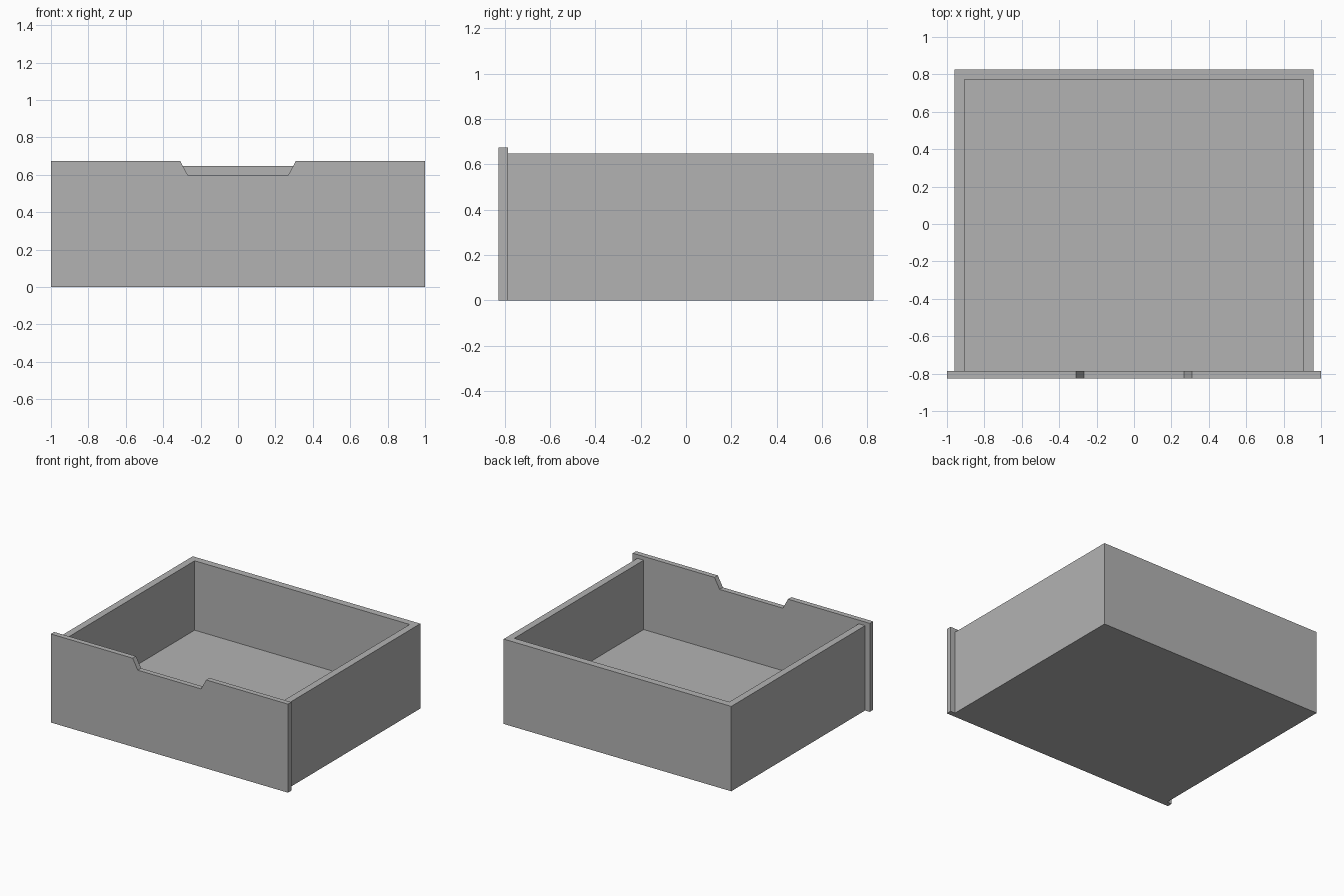
import bpy
import bmesh

cube = bpy.data.objects.get("Cube")
if cube:
    bpy.data.objects.remove(cube, do_unlink=True)

GREY = (0.45, 0.45, 0.45, 1.0)
grey = bpy.data.materials.new("plain grey")
grey.use_nodes = True
grey.diffuse_color = GREY
grey.node_tree.nodes["Principled BSDF"].inputs["Base Color"].default_value = GREY

HEIGHT = 0.647
FLOOR = 0.118
FRONT, PANEL_BACK, BACK = -0.826, -0.786, 0.826
OUTER, INNER, INNER_BACK = 0.96, 0.907, 0.773


def finish(name, bm):
    bmesh.ops.recalc_face_normals(bm, faces=bm.faces)
    mesh = bpy.data.meshes.new(name)
    bm.to_mesh(mesh)
    bm.free()
    mesh.materials.append(grey)
    obj = bpy.data.objects.new(name, mesh)
    bpy.context.collection.objects.link(obj)
    return obj


def extrude(name, outline, offset):
    """Solid made by sweeping a flat outline along an offset."""
    bm = bmesh.new()
    face = bm.faces.new([bm.verts.new(p) for p in outline])
    swept = bmesh.ops.extrude_face_region(bm, geom=[face], use_keep_orig=True)
    verts = [g for g in swept["geom"] if isinstance(g, bmesh.types.BMVert)]
    bmesh.ops.translate(bm, verts=verts, vec=offset)
    return finish(name, bm)


# Side and back walls as one U-shaped run
half = [(OUTER, PANEL_BACK), (OUTER, BACK)]
inner = [(INNER, INNER_BACK), (INNER, PANEL_BACK)]
plan = half + [(-x, y) for x, y in reversed(half)]
plan += [(-x, y) for x, y in reversed(inner)] + inner
extrude("side_and_back_walls", [(x, y, 0) for x, y in plan], (0, 0, HEIGHT))

# Thick floor between the walls
floor = [(-INNER, PANEL_BACK), (INNER, PANEL_BACK),
         (INNER, INNER_BACK), (-INNER, INNER_BACK)]
extrude("floor", [(x, y, 0) for x, y in floor], (0, 0, FLOOR))

# Front panel with a tapered hand notch in its top edge
edge = [(1.0, 0), (1.0, 0.675), (0.31, 0.675), (0.267, 0.595)]
profile = edge + [(-x, z) for x, z in reversed(edge)]
extrude("front_panel", [(x, FRONT, z) for x, z in profile],
        (0, PANEL_BACK - FRONT, 0))
